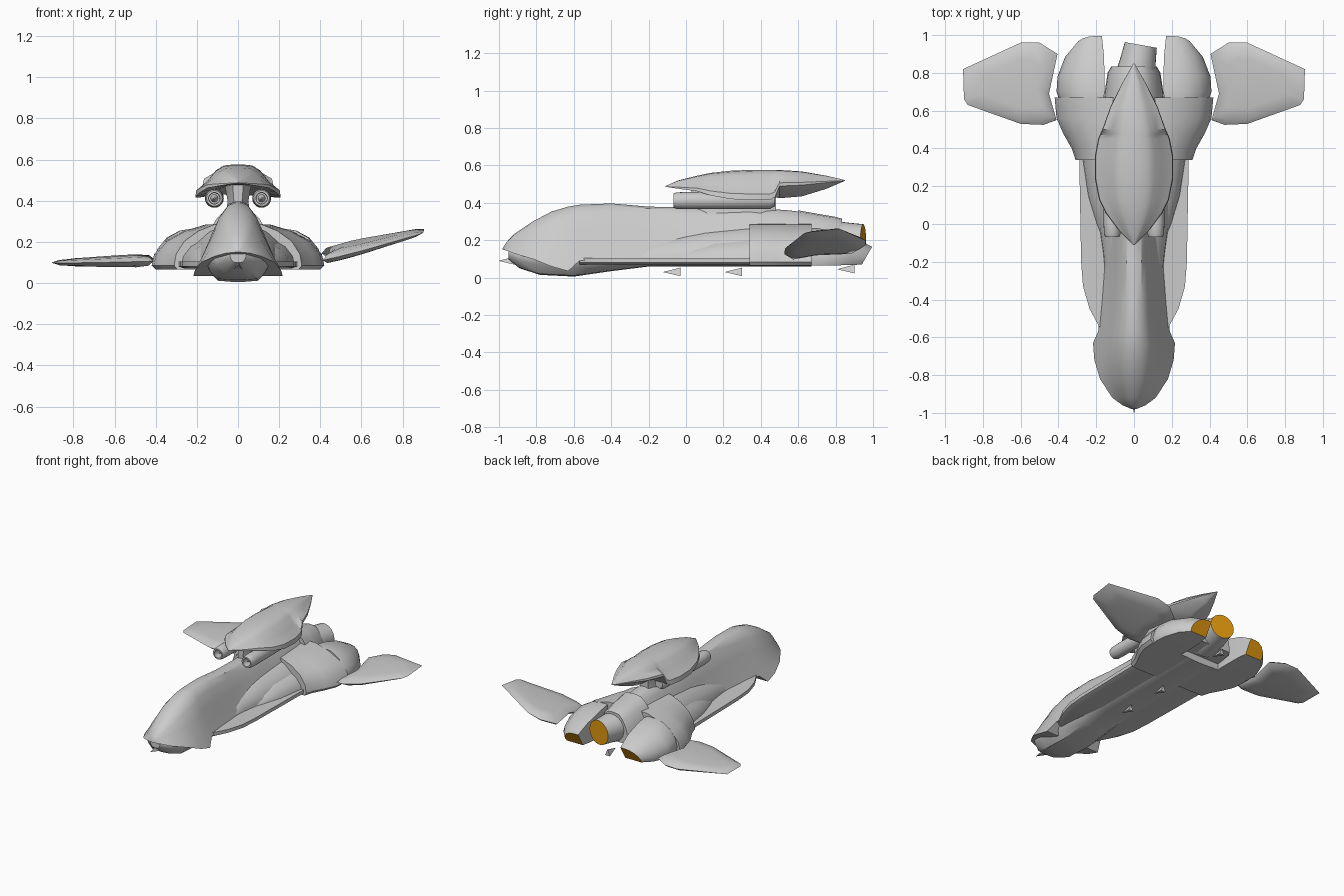
import bpy, bmesh, math
from mathutils import Vector, Matrix

cube = bpy.data.objects.get("Cube")
if cube:
    bpy.data.objects.remove(cube, do_unlink=True)


def material(name, rgb):
    m = bpy.data.materials.new(name)
    m.use_nodes = True
    m.diffuse_color = (*rgb, 1)
    m.node_tree.nodes["Principled BSDF"].inputs["Base Color"].default_value = (*rgb, 1)
    return m


GREY = material("hull grey", (0.6, 0.6, 0.6))
ORANGE = material("engine orange", (0.8, 0.33, 0.005))


def loft(name, rings, end_orange=False, angle=35, move=None):
    """Skin equal rings of points, cap both ends, smooth with sharp edges kept."""
    bm = bmesh.new()
    loops = [[bm.verts.new(p) for p in r] for r in rings]
    n = len(loops[0])
    for a, b in zip(loops, loops[1:]):
        for i in range(n):
            j = (i + 1) % n
            bm.faces.new((a[i], a[j], b[j], b[i]))
    bm.faces.new(loops[0])
    end = bm.faces.new(loops[-1])
    end.material_index = int(end_orange)
    bmesh.ops.recalc_face_normals(bm, faces=bm.faces)
    if move:
        bm.transform(move)
    mesh = bpy.data.meshes.new(name)
    bm.to_mesh(mesh)
    bm.free()
    mesh.materials.append(GREY)
    mesh.materials.append(ORANGE)
    mesh.shade_smooth()
    mesh.set_sharp_from_angle(angle=math.radians(angle))
    ob = bpy.data.objects.new(name, mesh)
    bpy.context.collection.objects.link(ob)
    return ob


def arch(y, w, z0, z1, shape, floor=()):
    """Symmetric cross-section: shape runs from crown to edge, floor closes the underside."""
    half = [(x * w, z0 + z * (z1 - z0)) for x, z in shape] + list(floor)
    return [(x, y, z) for x, z in half] + [(-x, y, z) for x, z in reversed(half)]


def revolve(name, profile, sides=24, end_orange=False, move=None):
    """Round part about the y axis from (y, radius) pairs."""
    turn = [2 * math.pi * i / sides for i in range(sides)]
    rings = [[(r * math.cos(t), y, r * math.sin(t)) for t in turn] for y, r in profile]
    return loft(name, rings, end_orange, move=move)


# Cross-section shapes, crown to edge
BELL = [(.06, 1), (.25, .96), (.42, .82), (.6, .57), (.8, .27), (1, 0)]
ROUND = [(.1, 1), (.38, .97), (.62, .82), (.84, .58), (.97, .27), (1, 0)]
HOOD = [(.1, 1), (.34, .96), (.52, .82), (.7, .52), (.98, .2), (1, 0)]
DISH = [(.95, 1), (1, .85), (.9, .5), (.6, .05), (.2, 0)]

# Upper fuselage with flared head
rows = [(-.98, .012, .15, .158), (-.96, .06, .145, .19), (-.92, .115, .13, .232),
        (-.82, .18, .10, .30), (-.72, .21, .06, .353), (-.63, .217, .035, .38),
        (-.57, .19, .09, .39), (-.4, .17, .1, .397), (-.2, .155, .1, .38),
        (0, .155, .1, .375), (.34, .19, .1, .375), (.55, .18, .1, .36), (.67, .16, .1, .345)]
loft("upper_fuselage", [arch(*r, BELL) for r in rows])

# Keel under the head and neck
rows = [(-.95, .04, .1, .14), (-.89, .11, .05, .13), (-.78, .155, .015, .12),
        (-.6, .16, .006, .11), (-.4, .15, .035, .11), (-.2, .15, .06, .11), (.67, .15, .06, .11)]
loft("lower_hull", [arch(*r, DISH) for r in rows])

# Flat strakes along the belly
plate = [(1, 1), (1, .3), (.9, 0)]
rows = [(-.57, .17), (-.45, .235), (-.33, .27), (-.2, .28), (.36, .29)]
loft("belly_strake", [arch(y, w, .07, .105, plate) for y, w in rows])

# Blended side bulges in front of the shoulders
rows = [(-.4, .14, .11), (-.3, .15, .17), (-.15, .165, .215), (.1, .2, .26), (.34, .23, .28)]
loft("inner_bulge", [arch(y, w, .09, z, ROUND) for y, w, z in rows])
rows = [(-.1, .16, .13), (0, .2, .175), (.15, .245, .22), (.35, .275, .24)]
loft("outer_bulge", [arch(y, w, .09, z, ROUND) for y, w, z in rows])

# Broad shoulders
rows = [(.34, .31), (.4, .33), (.48, .375), (.56, .41), (.67, .42)]
loft("shoulders", [arch(y, w, .085, .29, ROUND, [(w * .95, .065)]) for y, w in rows])

# Tail cowl and canted central thruster
rows = [(.6, .165, .36), (.7, .155, .342), (.8, .14, .325), (.835, .12, .315)]
loft("tail_cowl", [arch(y, w, .11, z, ROUND) for y, w, z in rows])
cant = Matrix.Translation((.01, .8, .2)) @ Matrix.Rotation(math.radians(-10), 4, 'Z')
revolve("central_thruster", [(-.1, .105), (0, .103), (.07, .094), (.15, .086)], 28, True, cant)

# Side nacelles with slanted nozzles
for side, name in ((1, "left"), (-1, "right")):
    rings = []
    for y, a, b, z0, z1, slant in ((.67, .16, .40, .065, .265, 0), (.70, .155, .41, .065, .265, 0),
                                   (.78, .155, .405, .065, .25, 0), (.88, .16, .365, .068, .215, .02),
                                   (.94, .17, .305, .07, .165, .055)):
        sec = [(0, 0), (.95, 0), (1, .2), (.93, .5), (.75, .78), (.5, .95), (.25, 1), (0, 1)]
        rings.append([(side * (a + u * (b - a)), y + slant * v, z0 + v * (z1 - z0)) for u, v in sec])
    loft(name + "_nacelle", rings, True)

# Wings: the left one is raised, the right one lies flat
outline = [(.41, .55), (.48, .525), (.6, .53), (.88, .63), (.9, .66), (.905, .82),
           (.6, .96), (.5, .96), (.405, .90), (.45, .69)]


def wing(name, side, base, dihedral, pitch):
    cx, cy = .62, .74
    rings = []
    for scale, lift in ((.6, -1), (.88, -.7), (1, 0), (.88, .7), (.6, 1)):
        ring = []
        for x, y in outline:
            px, py = cx + (x - cx) * scale, cy + (y - cy) * scale
            thick = .032 - .036 * (px - .42)
            z = base + dihedral * (px - .43) + pitch * (py - .74) + lift * thick
            ring.append((side * px, py, z))
        rings.append(ring)
    loft(name, rings, angle=50)


wing("left_wing", 1, .135, .25, .1)
wing("right_wing", -1, .11, -.025, .02)

# Dorsal pod: y, half width, edge height, crown height, underside height
rows = [(-.11, .004, .486, .49, .486), (-.04, .075, .475, .52, .48), (.06, .15, .462, .545, .475),
        (.13, .185, .44, .56, .47), (.24, .207, .42, .572, .46), (.36, .207, .415, .577, .45),
        (.45, .19, .415, .577, .44), (.475, .18, .43, .577, .43), (.5, .168, .49, .576, .425),
        (.62, .125, .495, .568, .435), (.75, .06, .508, .545, .475), (.85, .003, .518, .522, .518)]
loft("dorsal_pod", [arch(y, w, z0, z1, HOOD, [(w * .3, zu)]) for y, w, z0, z1, zu in rows])
loft("pod_pylon", [arch(y, w, .34, .48, [(1.3, 1), (1, .4), (1.2, 0)])
                   for y, w in ((.03, .02), (.12, .05), (.4, .05), (.48, .03))])

# Hollow tubes slung under the dorsal pod
tube = [(.475, .03), (.45, .044), (0, .046), (-.05, .044), (-.068, .038),
        (-.068, .028), (-.01, .026), (-.01, .018), (-.05, .003)]
for side, name in ((1, "left"), (-1, "right")):
    revolve(name + "_pod_tube", tube, 20, move=Matrix.Translation((side * .115, 0, .412)))

# Small arrow-shaped fins below the centreline
for i, (y, z) in enumerate(((-1.0, .09), (-.12, .03), (.21, .03), (.81, .045))):
    tri = [(0, 1), (.8, -.9), (-.8, -.9)]
    loft("belly_arrow_%d" % (i + 1),
         [[(u * r, y + d, z + v * r) for u, v in tri] for d, r in ((0, .001), (.09, .024))], angle=20)
